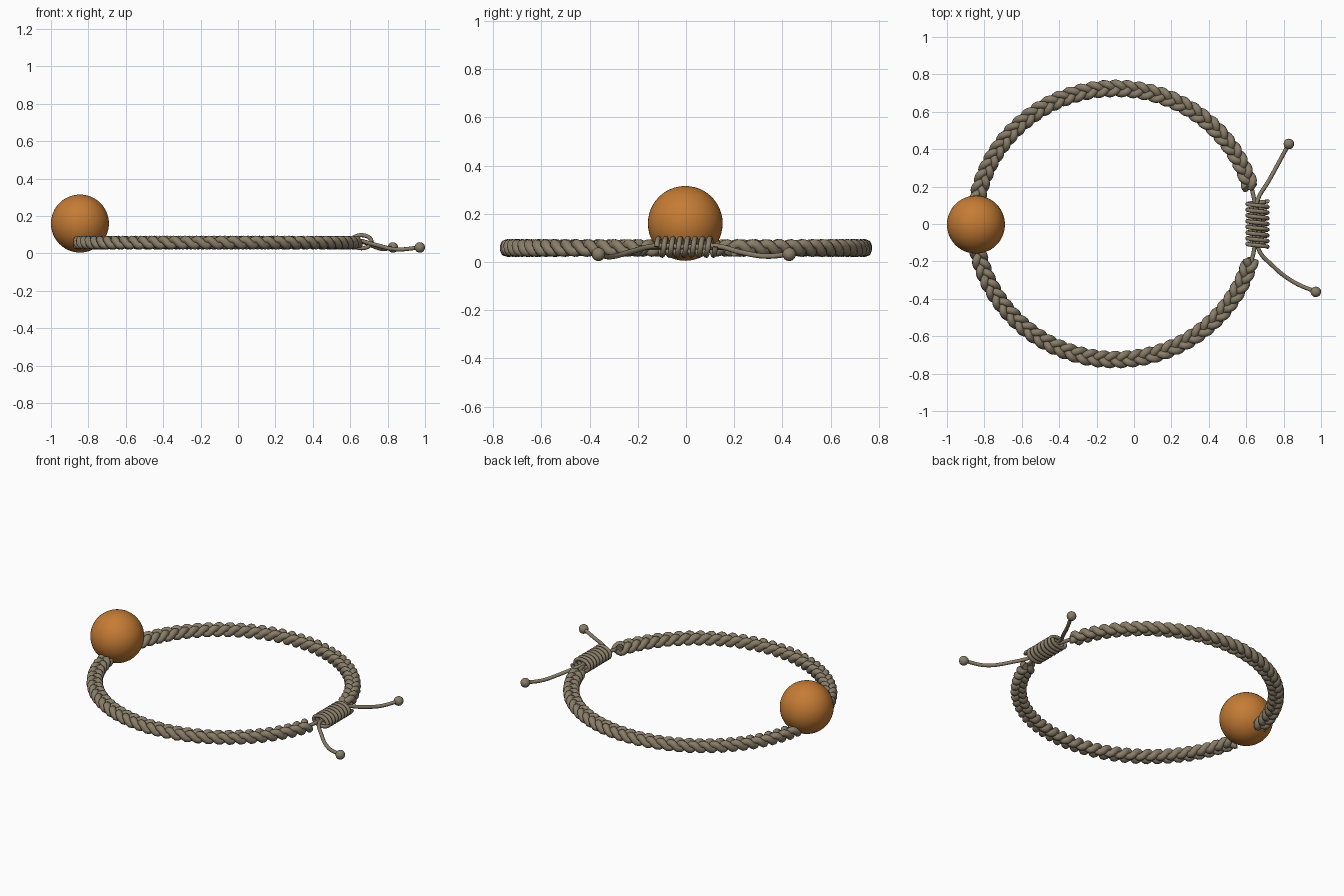
import bpy
import math
from mathutils import Vector

if "Cube" in bpy.data.objects:
    bpy.data.objects.remove(bpy.data.objects["Cube"])


def material(name, rgb):
    m = bpy.data.materials.new(name)
    m.diffuse_color = (*rgb, 1.0)
    m.use_nodes = True
    m.node_tree.nodes["Principled BSDF"].inputs["Base Color"].default_value = m.diffuse_color
    return m


CORD = material("taupe cord", (0.25, 0.205, 0.14))
WOOD = material("orange wood", (0.56, 0.20, 0.035))


def cord(name, points, radius, smooth=False):
    """Round cord that follows the points."""
    c = bpy.data.curves.new(name, "CURVE")
    c.dimensions = "3D"
    c.bevel_depth = radius
    c.bevel_resolution = 3
    c.use_fill_caps = True
    if smooth:
        s = c.splines.new("BEZIER")
        s.bezier_points.add(len(points) - 1)
        for bp, p in zip(s.bezier_points, points):
            bp.co = p
            bp.handle_left_type = bp.handle_right_type = "AUTO"
    else:
        s = c.splines.new("POLY")
        s.points.add(len(points) - 1)
        for sp, p in zip(s.points, points):
            sp.co = (*p, 1.0)
        s.use_smooth = True
    c.materials.append(CORD)
    o = bpy.data.objects.new(name, c)
    bpy.context.collection.objects.link(o)
    return o


def ball(name, centre, radius, mat, segments, rings):
    bpy.ops.mesh.primitive_uv_sphere_add(
        segments=segments, ring_count=rings, radius=radius, location=centre)
    o = bpy.context.object
    o.name = name
    o.data.materials.append(mat)
    bpy.ops.object.shade_smooth()


# Braided band: two arcs, each a three-strand plait
CX, RX, RY, Z = -0.10, 0.75, 0.725, 0.058
PERIODS, STEPS = 11, 18


def plait_point(theta, phase):
    centre = Vector((CX + RX * math.cos(theta), RY * math.sin(theta), Z))
    out = Vector((math.cos(theta) / RX, math.sin(theta) / RY, 0)).normalized()
    return (centre + out * 0.027 * math.sin(phase)
            + Vector((0, 0, 0.017 * math.sin(2 * phase))))


for side, start, end in (("back", 0.27, 2.99), ("front", 3.29, 6.013)):
    for strand in range(3):
        pts = []
        n = PERIODS * STEPS
        for i in range(n + 1):
            f = i / n
            phase = 2 * math.pi * (PERIODS * f + strand / 3)
            pts.append(plait_point(start + (end - start) * f, phase))
        cord(f"{side}_braid_strand_{strand + 1}", pts, 0.0205)

# Large bead
ball("bead", (-0.845, -0.003, 0.16), 0.155, WOOD, 48, 24)

# Sliding knot wound around the cords
KX, KZ, TURNS = 0.66, 0.063, 8
coil = []
for i in range(TURNS * 24 + 1):
    a = 2 * math.pi * i / 24
    y = -0.122 + 0.244 * i / (TURNS * 24)
    coil.append((KX + 0.054 * math.cos(a), y, KZ + 0.035 * math.sin(a)))
cord("sliding_knot", coil, 0.011)

# Cords that leave each braid, pass through the knot and end as loose tails
back_tail = [(0.625, -0.21, 0.058), (0.643, -0.13, 0.06), (0.645, 0.0, 0.063),
             (0.66, 0.125, 0.066), (0.72, 0.23, 0.04), (0.775, 0.33, 0.024),
             (0.828, 0.428, 0.032)]
front_tail = [(0.625, 0.21, 0.058), (0.643, 0.13, 0.06), (0.672, 0.0, 0.063),
              (0.665, -0.13, 0.066), (0.74, -0.222, 0.045),
              (0.85, -0.308, 0.022), (0.972, -0.363, 0.032)]
for name, path in (("back", back_tail), ("front", front_tail)):
    cord(f"{name}_tail", path, 0.011, smooth=True)
    ball(f"{name}_tail_knot", path[-1], 0.028, CORD, 20, 12)
